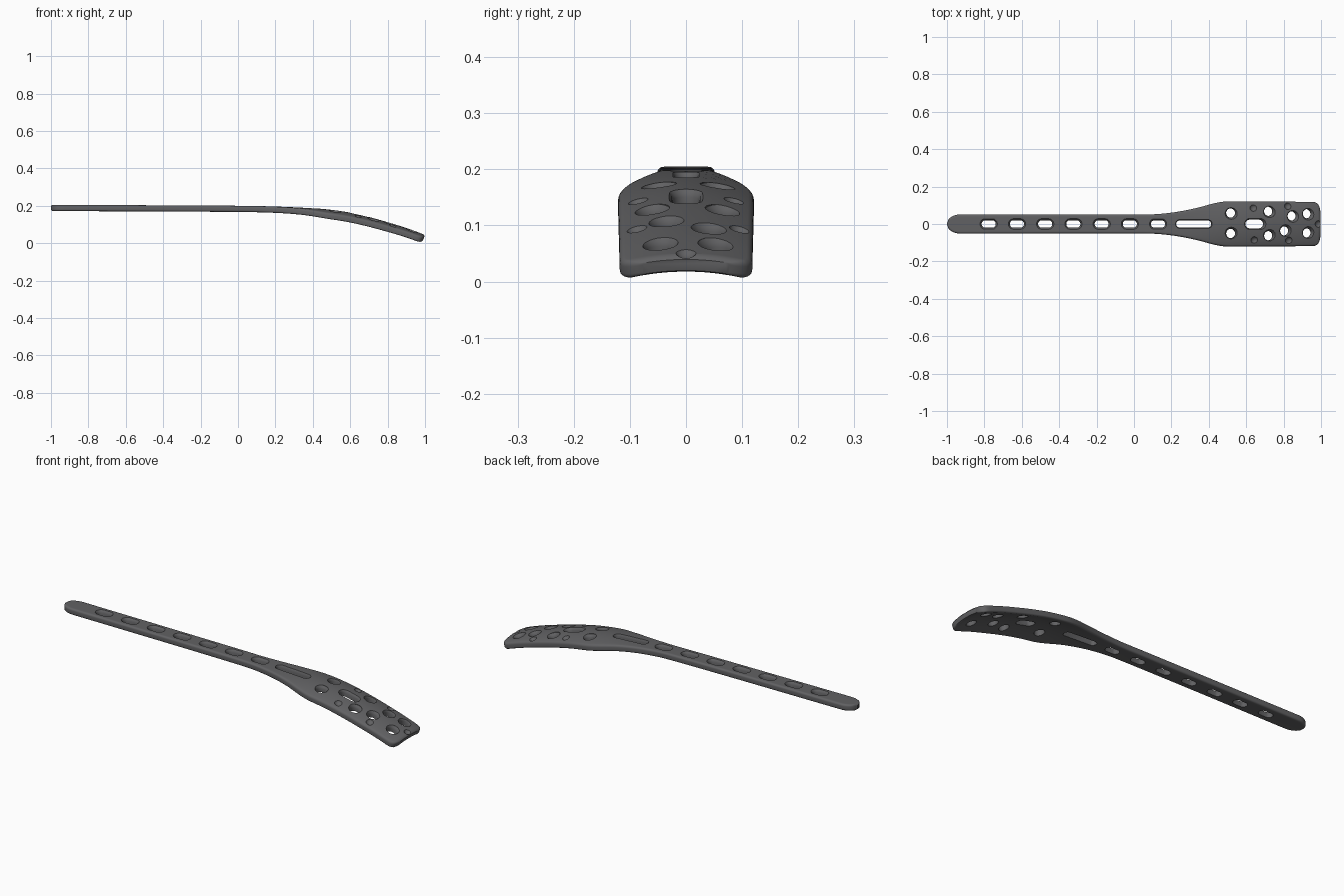
import bpy, bmesh, math
from mathutils import Vector

if "Cube" in bpy.data.objects:
    bpy.data.objects.remove(bpy.data.objects["Cube"])

THICK = 0.033
# top ridge height and half width along the length
RIDGE = [(-1, .205), (0, .200), (.2, .196), (.4, .187), (.5, .178), (.6, .163),
         (.7, .140), (.8, .112), (.9, .081), (1, .045)]
WIDTH = [(-1, .051), (.08, .051), (.16, .056), (.25, .068), (.35, .089),
         (.42, .108), (.48, .119), (.54, .121), (1, .118)]
ARCH = [(-1, .002), (.1, .002), (.5, .020), (1, .017)]


def curve(table, x):
    """Smooth interpolation through a table of points."""
    x = min(max(x, table[0][0]), table[-1][0])
    n = len(table)
    i = max(k for k in range(n - 1) if table[k][0] <= x)

    def slope(k):
        a, b = table[max(k - 1, 0)], table[min(k + 1, n - 1)]
        return (b[1] - a[1]) / (b[0] - a[0])
    (x0, y0), (x1, y1) = table[i], table[i + 1]
    h = x1 - x0
    t = (x - x0) / h
    return ((2*t**3 - 3*t**2 + 1) * y0 + (t**3 - 2*t**2 + t) * h * slope(i)
            + (3*t**2 - 2*t**3) * y1 + (t**3 - t**2) * h * slope(i + 1))


def half_width(x):
    w = curve(WIDTH, x)
    if x < -.93:                       # rounded shaft tip
        w *= math.sqrt(max(0, 1 - ((-.93 - x) / .07) ** 2))
    if x > .965:                       # rounded head corners
        w -= .035 * (1 - math.sqrt(max(0, 1 - ((x - .965) / .035) ** 2)))
    return max(w, .012)


def surface(x, y, depth):
    """Point at a depth below the arched top face."""
    s = (curve(RIDGE, x + .01) - curve(RIDGE, x - .01)) / (
        min(x + .01, 1) - max(x - .01, -1))
    normal = Vector((-s, 0, 1)).normalized()
    drop = curve(ARCH, x) * (y / .12) ** 2
    return Vector((x, y, curve(RIDGE, x))) - normal * (depth + drop)


def section(x, inset):
    """Rounded cross-section ring as (y, depth) pairs."""
    w, r = half_width(x), .010
    w = max(w - inset, .004)
    top = [(w * (k / 6 - 1) * (1 - r / w if w > r else .3), inset) for k in range(13)]
    corner = []
    for k in range(1, 5):
        a = math.radians(90 - 18 * k)
        corner.append((max(w - r, .3 * w) + min(r, .7 * w) * math.cos(a),
                       inset + (r - inset) * (1 - math.sin(a))))
    side = corner + [(w, r), (w, THICK - r)] + [(y, THICK - d) for y, d in corner[::-1]]
    bottom = [(y, THICK - d) for y, d in top[::-1]]
    return top + side + bottom + [(-y, d) for y, d in side[::-1]]


def finish(bm, name):
    bmesh.ops.recalc_face_normals(bm, faces=bm.faces)
    mesh = bpy.data.meshes.new(name)
    bm.to_mesh(mesh)
    bm.free()
    ob = bpy.data.objects.new(name, mesh)
    bpy.context.collection.objects.link(ob)
    return ob


def loft(bm, rings):
    rows = [[bm.verts.new(p) for p in ring] for ring in rings]
    n = len(rows[0])
    for a, b in zip(rows, rows[1:]):
        for i in range(n):
            bm.faces.new((a[i], a[(i + 1) % n], b[(i + 1) % n], b[i]))
    bm.faces.new(rows[0][::-1])
    bm.faces.new(rows[-1])


# plate body: shaft flaring into a curved, arched head
xs = [-1 + .07 * (1 - math.cos(math.radians(a))) for a in range(0, 90, 9)]
xs += [-.93 + .035 * k for k in range(30)] + [.12 + .02 * k for k in range(43)]
xs += [.965 + .035 * math.sin(math.radians(a)) for a in range(15, 91, 15)]
rings = []
for x in xs:
    inset = .006 * max(0, 1 - min(x + 1, 1 - x) / .008)
    rings.append([surface(x, y, d) for y, d in section(x, inset)])
bm = bmesh.new()
loft(bm, rings)
plate = finish(bm, "bone_plate")

# holes: (x, y, radius, half length of the straight part, countersink)
holes = [(-.777 + .151 * k, 0, .020, .018, .010) for k in range(7)]
holes += [(.32, 0, .019, .075, .006), (.648, 0, .023, .028, .010)]
holes += [(x, y, .025, 0, .009) for x, y in (
    (.52, .059), (.52, -.051), (.725, .068), (.725, -.063), (.81, -.037),
    (.85, .043), (.932, .055), (.932, -.048))]


def hole_ring(x, y, r, half, depth):
    base = surface(x, y, depth)
    tangent = (surface(x + .01, y, 0) - surface(x - .01, y, 0)).normalized()
    ring = []
    for k in range(24):
        a = 2 * math.pi * (k + .5) / 24
        along = r * math.cos(a) + math.copysign(half, math.cos(a))
        ring.append(base + tangent * along + Vector((0, r * math.sin(a), 0)))
    return ring


for k, (x, y, r, half, sink) in enumerate(holes):
    bm = bmesh.new()
    loft(bm, [hole_ring(x, y, r + e, half, d) for e, d in (
        (0, THICK + .02), (0, .014), (sink * .35, .006), (sink, -.002), (sink, -.02))])
    cutter = finish(bm, "hole_cutter_%d" % k)
    cutter.hide_render = True
    mod = plate.modifiers.new("hole", 'BOOLEAN')
    mod.object, mod.operation, mod.solver = cutter, 'DIFFERENCE', 'EXACT'

# shallow oblique dimples near the head edges
for k, (x, y) in enumerate([(.64, .088), (.645, -.088), (.825, .098), (.83, -.09), (.985, 0)]):
    bm = bmesh.new()
    bmesh.ops.create_icosphere(bm, subdivisions=3, radius=.022)
    bmesh.ops.translate(bm, verts=bm.verts, vec=surface(x, y, -.012))
    cutter = finish(bm, "dimple_cutter_%d" % k)
    cutter.hide_render = True
    mod = plate.modifiers.new("dimple", 'BOOLEAN')
    mod.object, mod.operation, mod.solver = cutter, 'DIFFERENCE', 'EXACT'

# bake the cuts and remove the helpers
bpy.context.view_layer.objects.active = plate
plate.select_set(True)
for mod in list(plate.modifiers):
    bpy.ops.object.modifier_apply(modifier=mod.name)
for ob in list(bpy.data.objects):
    if ob is not plate:
        bpy.data.objects.remove(ob)
bpy.ops.object.shade_smooth_by_angle(angle=math.radians(35))

metal = bpy.data.materials.new("dark grey metal")
metal.diffuse_color = (.12, .12, .125, 1)
metal.use_nodes = True
metal.node_tree.nodes["Principled BSDF"].inputs["Base Color"].default_value = metal.diffuse_color
plate.data.materials.clear()
plate.data.materials.append(metal)
for p in plate.data.polygons:
    p.material_index = 0
